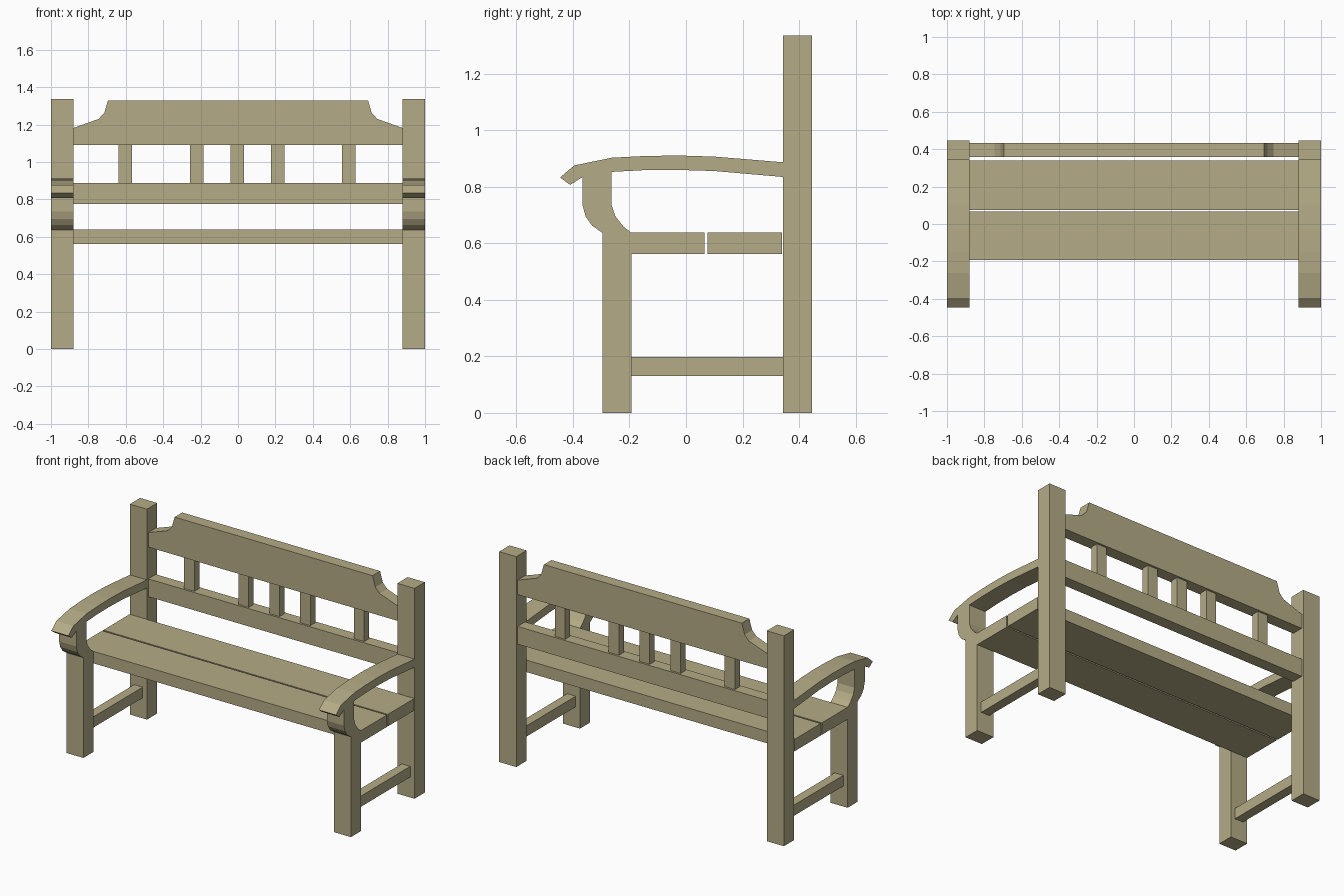
import bpy, bmesh

if "Cube" in bpy.data.objects:
    bpy.data.objects.remove(bpy.data.objects["Cube"])

wood = bpy.data.materials.new("tan wood")
wood.diffuse_color = (0.46, 0.41, 0.24, 1)
wood.use_nodes = True
wood.node_tree.nodes["Principled BSDF"].inputs["Base Color"].default_value = wood.diffuse_color


def prism(name, pts, lo, hi, axis):
    """Extrude a 2D profile: (y, z) along x, or (x, z) along y."""
    def place(p, t):
        return (t, p[0], p[1]) if axis == "x" else (p[0], t, p[1])
    bm = bmesh.new()
    face = bm.faces.new([bm.verts.new(place(p, lo)) for p in pts])
    ext = bmesh.ops.extrude_face_region(bm, geom=[face])
    moved = [v for v in ext["geom"] if isinstance(v, bmesh.types.BMVert)]
    d = hi - lo
    bmesh.ops.translate(bm, verts=moved, vec=(d, 0, 0) if axis == "x" else (0, d, 0))
    bmesh.ops.recalc_face_normals(bm, faces=bm.faces)
    mesh = bpy.data.meshes.new(name)
    bm.to_mesh(mesh)
    bm.free()
    mesh.materials.append(wood)
    ob = bpy.data.objects.new(name, mesh)
    bpy.context.collection.objects.link(ob)
    return ob


def box(name, x0, x1, y0, y1, z0, z1):
    return prism(name, [(y0, z0), (y1, z0), (y1, z1), (y0, z1)], x0, x1, "x")


def pair(name, pts, inner, outer):
    prism(name + "_right", pts, inner, outer, "x")
    prism(name + "_left", pts, -outer, -inner, "x")


def rect(y0, y1, z0, z1):
    return [(y0, z0), (y1, z0), (y1, z1), (y0, z1)]


# Posts and side stretchers
pair("back_post", rect(0.343, 0.446, 0, 1.336), 0.88, 1.0)
pair("side_stretcher", rect(-0.193, 0.343, 0.13, 0.198), 0.91, 0.97)

# Front legs, curling forward above the seat
pair("front_leg", [
    (-0.295, 0), (-0.193, 0), (-0.193, 0.637), (-0.222, 0.66), (-0.25, 0.696),
    (-0.263, 0.735), (-0.263, 0.855), (-0.366, 0.84), (-0.366, 0.735),
    (-0.355, 0.695), (-0.332, 0.662), (-0.295, 0.637)], 0.88, 1.0)

# Curved armrests
pair("armrest", [
    (-0.446, 0.833), (-0.41, 0.807), (-0.366, 0.835), (-0.263, 0.853),
    (-0.15, 0.859), (-0.03, 0.86), (0.1, 0.856), (0.343, 0.835),
    (0.343, 0.887), (0.1, 0.907), (-0.03, 0.911), (-0.15, 0.909),
    (-0.263, 0.903), (-0.395, 0.876)], 0.88, 1.0)

# Seat planks
box("seat_plank_front", -1.0, 1.0, -0.193, 0.066, 0.562, 0.638)
box("seat_plank_back", -1.0, 1.0, 0.076, 0.34, 0.562, 0.638)

# Backrest: lower rail, slats, shaped top panel
box("lower_rail", -0.88, 0.88, 0.357, 0.433, 0.775, 0.888)
for i, x in enumerate((-0.602, -0.22, -0.003, 0.213, 0.591)):
    box(f"back_slat_{i + 1}", x - 0.036, x + 0.036, 0.37, 0.42, 0.888, 1.09)
edge = [(0.88, 1.09), (0.88, 1.182), (0.745, 1.23), (0.715, 1.262), (0.695, 1.33)]
prism("top_panel", edge + [(-x, z) for x, z in reversed(edge)], 0.357, 0.433, "y")
